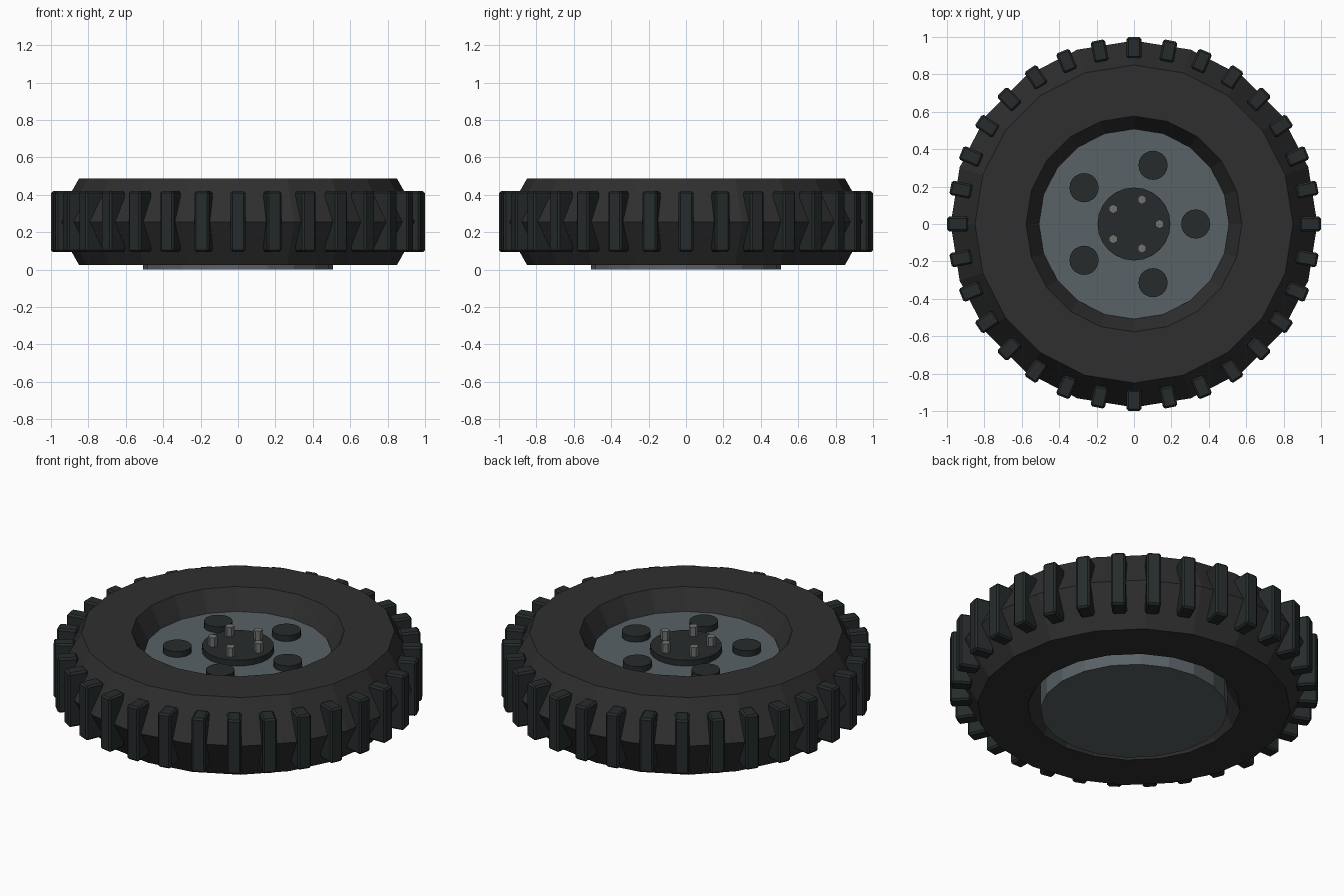
import bpy, bmesh
from math import sin, cos, pi
from mathutils import Matrix, Vector

if "Cube" in bpy.data.objects:
    bpy.data.objects.remove(bpy.data.objects["Cube"])


def material(name, rgb):
    m = bpy.data.materials.new(name)
    m.diffuse_color = (*rgb, 1)
    m.use_nodes = True
    m.node_tree.nodes["Principled BSDF"].inputs["Base Color"].default_value = m.diffuse_color
    return m


RUBBER = material("rubber", (0.028, 0.028, 0.028))
TREAD = material("tread_rubber", (0.019, 0.024, 0.025))
RIM = material("rim_metal", (0.10, 0.122, 0.132))
DARK = material("dark_metal", (0.019, 0.024, 0.025))
STEEL = material("bolt_steel", (0.16, 0.17, 0.17))


def add_object(name, bm, mat):
    bmesh.ops.recalc_face_normals(bm, faces=bm.faces)
    me = bpy.data.meshes.new(name)
    bm.to_mesh(me)
    bm.free()
    me.materials.append(mat)
    ob = bpy.data.objects.new(name, me)
    bpy.context.collection.objects.link(ob)
    return ob


def lathe(name, profile, sides, mat):
    """Spin a closed (radius, z) profile around the z axis."""
    bm = bmesh.new()
    rings = [[bm.verts.new((r * cos(2 * pi * i / sides), r * sin(2 * pi * i / sides), z))
              for r, z in profile] for i in range(sides)]
    n = len(profile)
    for i in range(sides):
        a, b = rings[i], rings[(i + 1) % sides]
        for j in range(n):
            k = (j + 1) % n
            bm.faces.new((a[j], b[j], b[k], a[k]))
    return add_object(name, bm, mat)


def discs(name, r, z0, z1, sides, mat, ring=0.0, count=1):
    """One or more upright cylinders set evenly around a ring."""
    bm = bmesh.new()
    for i in range(count):
        a = 2 * pi * i / count
        pos = Vector((ring * cos(a), ring * sin(a), (z0 + z1) / 2))
        bmesh.ops.create_cone(bm, cap_ends=True, segments=sides, radius1=r, radius2=r,
                              depth=z1 - z0, matrix=Matrix.Translation(pos))
    return add_object(name, bm, mat)


# Tyre body: faceted ring with sloping shoulders and a tapered bore
lathe("tyre", [(0.577, 0.487), (0.45, 0.256), (0.577, 0.025),
               (0.85, 0.025), (0.98, 0.256), (0.85, 0.487)], 20, RUBBER)

# Tread blocks around the shoulder
bm = bmesh.new()
for i in range(32):
    m = (Matrix.Rotation(2 * pi * i / 32, 4, 'Z') @ Matrix.Translation((0.943, 0, 0.257))
         @ Matrix.Diagonal((0.114, 0.078, 0.325, 1)))
    bmesh.ops.create_cube(bm, size=1, matrix=m)
bmesh.ops.bevel(bm, geom=bm.edges[:], offset=0.01, segments=1, affect='EDGES')
add_object("tread_blocks", bm, TREAD)

# Rim, hub and fittings
discs("rim", 0.508, 0.0, 0.37, 20, RIM)
discs("rim_caps", 0.078, 0.36, 0.405, 20, DARK, ring=0.33, count=5)
discs("hub", 0.195, 0.36, 0.405, 24, DARK)
discs("hub_bolts", 0.025, 0.40, 0.46, 6, STEEL, ring=0.137, count=5)
